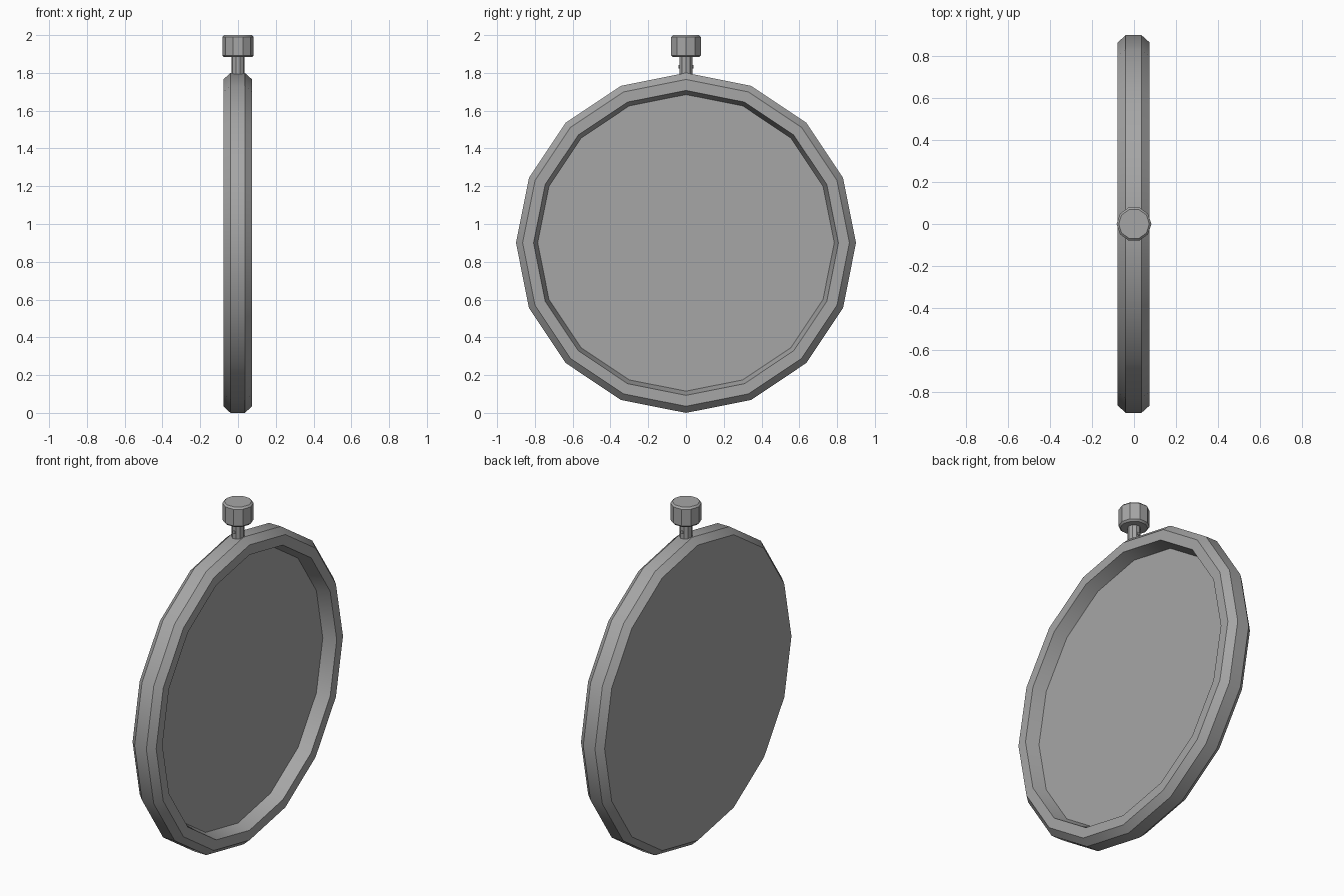
import bpy, bmesh, math
from mathutils import Matrix

cube = bpy.data.objects.get("Cube")
if cube:
    bpy.data.objects.remove(cube, do_unlink=True)

GREY = (0.38, 0.38, 0.38, 1.0)
mat = bpy.data.materials.new("metal_grey")
mat.use_nodes = True
mat.diffuse_color = GREY
mat.node_tree.nodes["Principled BSDF"].inputs["Base Color"].default_value = GREY


def lathe(name, profile, sides, matrix):
    """Revolve (radius, height) points around local z and cap both ends."""
    bm = bmesh.new()
    rings = []
    for r, h in profile:
        rings.append([bm.verts.new((r * math.cos(2 * math.pi * i / sides),
                                    r * math.sin(2 * math.pi * i / sides), h))
                      for i in range(sides)])
    for a, b in zip(rings, rings[1:]):
        for i in range(sides):
            j = (i + 1) % sides
            bm.faces.new((a[i], a[j], b[j], b[i]))
    bm.faces.new(rings[0][::-1])
    bm.faces.new(rings[-1])
    bmesh.ops.recalc_face_normals(bm, faces=bm.faces)
    mesh = bpy.data.meshes.new(name)
    bm.to_mesh(mesh)
    bm.free()
    mesh.materials.append(mat)
    obj = bpy.data.objects.new(name, mesh)
    bpy.context.collection.objects.link(obj)
    obj.matrix_world = matrix
    bpy.ops.object.select_all(action='DESELECT')
    obj.select_set(True)
    bpy.context.view_layer.objects.active = obj
    bpy.ops.object.shade_smooth_by_angle(angle=math.radians(30))
    return obj


# Round case: flat back on -x, chamfered rim, recessed dial on +x
lathe("case",
      [(0.865, -0.078), (0.90, -0.04), (0.90, 0.036), (0.865, 0.075),
       (0.807, 0.075), (0.785, 0.0)],
      16, Matrix.Translation((0, 0, 0.9)) @ Matrix.Rotation(math.pi / 2, 4, 'Y'))

# Stem between case and crown
lathe("stem", [(0.035, 1.77), (0.035, 1.89)], 10, Matrix.Identity(4))

# Crown button with bevelled edges
lathe("crown",
      [(0.073, 1.883), (0.083, 1.893), (0.083, 1.99), (0.073, 2.0)],
      10, Matrix.Identity(4))

# Small cross pin through the stem
lathe("stem_pin", [(0.009, -0.04), (0.009, 0.04)], 8,
      Matrix.Translation((0, 0, 1.832)) @ Matrix.Rotation(math.pi / 2, 4, 'X'))
